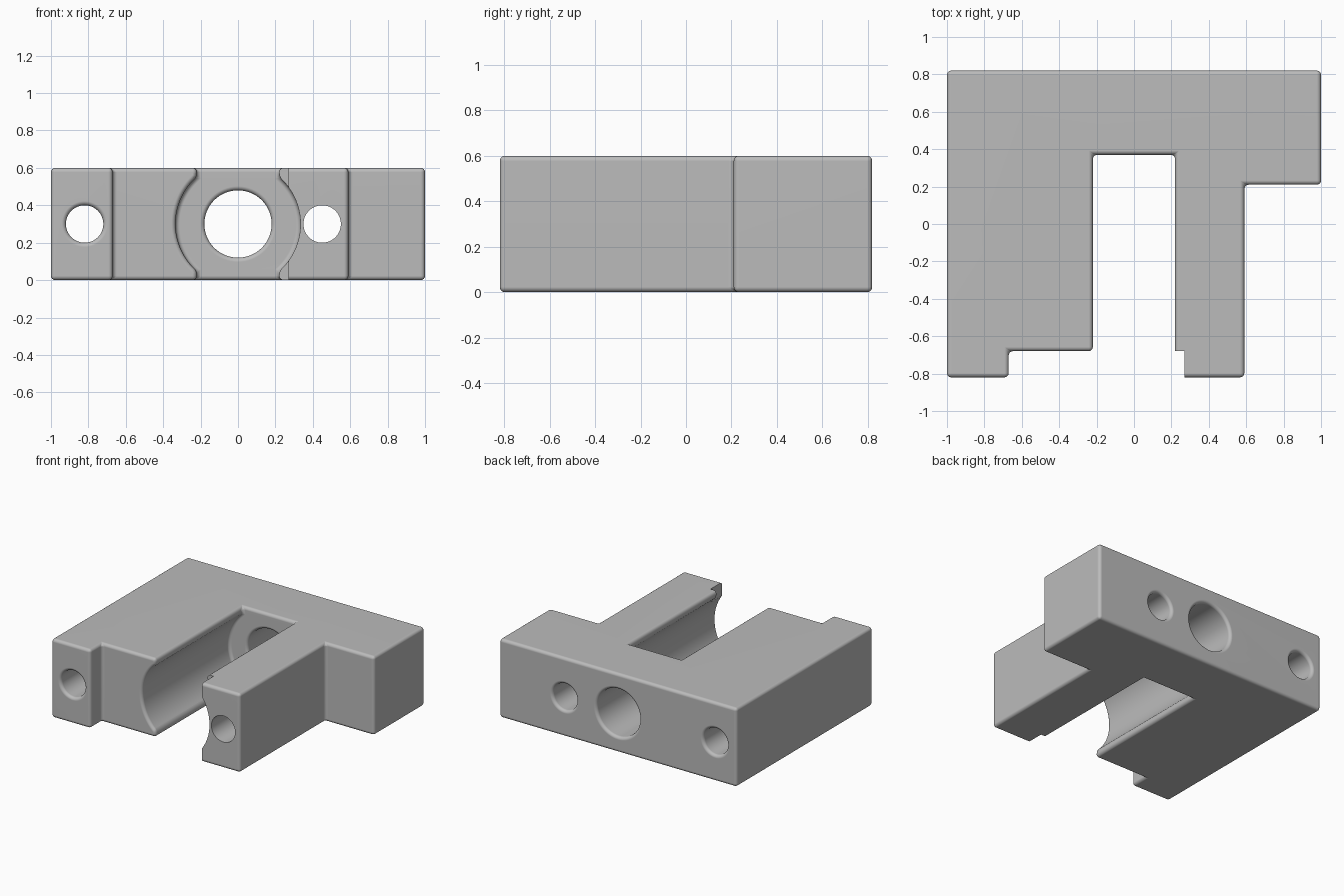
import bpy, bmesh, math

ROUND = 0.023      # edge rounding
MID = 0.3          # height of all hole axes
SLOT, BORE = 0.22, 0.334

cube = bpy.data.objects.get("Cube")
if cube:
    bpy.data.objects.remove(cube, do_unlink=True)


def add_object(name, bm):
    bmesh.ops.recalc_face_normals(bm, faces=bm.faces)
    mesh = bpy.data.meshes.new(name)
    bm.to_mesh(mesh)
    bm.free()
    ob = bpy.data.objects.new(name, mesh)
    bpy.context.collection.objects.link(ob)
    return ob


def prism(name, points, start, end, axis="z"):
    """Extrude a flat profile along z, or an x-z profile along y."""
    place = (lambda u, v, d: (u, v, d)) if axis == "z" else (lambda u, v, d: (u, d, v))
    bm = bmesh.new()
    near = [bm.verts.new(place(u, v, start)) for u, v in points]
    far = [bm.verts.new(place(u, v, end)) for u, v in points]
    bm.faces.new(near)
    bm.faces.new(far)
    n = len(points)
    for i in range(n):
        j = (i + 1) % n
        bm.faces.new((near[i], near[j], far[j], far[i]))
    return add_object(name, bm)


def hole_cutter(x, radius, front, back, front_flare=True):
    """Round cutter along y with softly flared mouths."""
    quarter = [math.radians(15 * i) for i in range(7)]
    mouth = [(ROUND * (1 - math.cos(t)), radius + ROUND * (1 - math.sin(t))) for t in quarter]
    rings = [(back + 0.1, radius + ROUND)] + [(back - d, r) for d, r in mouth]
    if front_flare:
        rings += [(front + d, r) for d, r in reversed(mouth)]
        rings.append((front - 0.1, radius + ROUND))
    else:
        rings.append((front - 0.1, radius))
    bm = bmesh.new()
    n = 64
    loops = []
    for y, r in rings:
        angles = [2 * math.pi * i / n for i in range(n)]
        loops.append([bm.verts.new((x + r * math.cos(a), y, MID + r * math.sin(a))) for a in angles])
    for a, b in zip(loops, loops[1:]):
        for i in range(n):
            j = (i + 1) % n
            bm.faces.new((a[i], a[j], b[j], b[i]))
    bm.faces.new(loops[0])
    bm.faces.new(loops[-1])
    return add_object("hole_cutter", bm)


def cut(target, cutter):
    mod = target.modifiers.new("cut", "BOOLEAN")
    mod.operation = "DIFFERENCE"
    mod.solver = "EXACT"
    mod.object = cutter
    bpy.context.view_layer.objects.active = target
    bpy.ops.object.modifier_apply(modifier=mod.name)
    bpy.data.objects.remove(cutter, do_unlink=True)


# Stepped block
outline = [(-1, 0.82), (-1, -0.82), (-0.67, -0.82), (-0.67, -0.68), (0, -0.68),
           (0, -0.82), (0.59, -0.82), (0.59, 0.21), (1, 0.21), (1, 0.82)]
body = prism("bracket_body", outline, 0, 0.6)

# Open slot joined with the wide round bore
half = math.acos(SLOT / BORE)
steps = 32


def arc(middle):
    angles = [middle - half + 2 * half * i / steps for i in range(steps + 1)]
    return [(BORE * math.cos(a), MID + BORE * math.sin(a)) for a in angles]


keyhole = ([(SLOT, -0.1)] + arc(0) + [(SLOT, 0.7), (-SLOT, 0.7)]
           + arc(math.pi) + [(-SLOT, -0.1)])
cut(body, prism("slot_cutter", keyhole, -1, 0.37, "y"))

# Rounded edges, leaving the bore rim on the long arm crisp
bm = bmesh.new()
bm.from_mesh(body.data)


def rounded(edge):
    if len(edge.link_faces) != 2 or edge.calc_face_angle(0) < math.radians(25):
        return False
    c = (edge.verts[0].co + edge.verts[1].co) / 2
    on_arm_rim = c.y < -0.81 and 0 < c.x < 0.5 and 0.01 < c.z < 0.59
    return not on_arm_rim


bmesh.ops.bevel(bm, geom=[e for e in bm.edges if rounded(e)], offset=ROUND,
                offset_type="OFFSET", segments=4, profile=0.5, affect="EDGES",
                clamp_overlap=False)
bmesh.ops.recalc_face_normals(bm, faces=bm.faces)
bm.to_mesh(body.data)
bm.free()

# Sharp notch at the inner tip of the long arm
notch = [(0, -1), (0.27, -1), (0.27, -0.68), (0, -0.68)]
cut(body, prism("notch_cutter", notch, -0.1, 0.7))

# Through holes
cut(body, hole_cutter(0, 0.18, 0.37, 0.82))
cut(body, hole_cutter(-0.82, 0.1, -0.82, 0.82))
cut(body, hole_cutter(0.45, 0.1, -0.82, 0.82, front_flare=False))

# Colour
grey = bpy.data.materials.new("plain_grey")
grey.use_nodes = True
colour = (0.5, 0.5, 0.5, 1)
grey.diffuse_color = colour
grey.node_tree.nodes["Principled BSDF"].inputs["Base Color"].default_value = colour
body.data.materials.clear()
body.data.materials.append(grey)

# Smooth roundings with flat main faces
bpy.ops.object.select_all(action="DESELECT")
body.select_set(True)
bpy.context.view_layer.objects.active = body
bpy.ops.object.shade_smooth_by_angle(angle=math.radians(35))
weighted = body.modifiers.new("even_shading", "WEIGHTED_NORMAL")
weighted.keep_sharp = True
